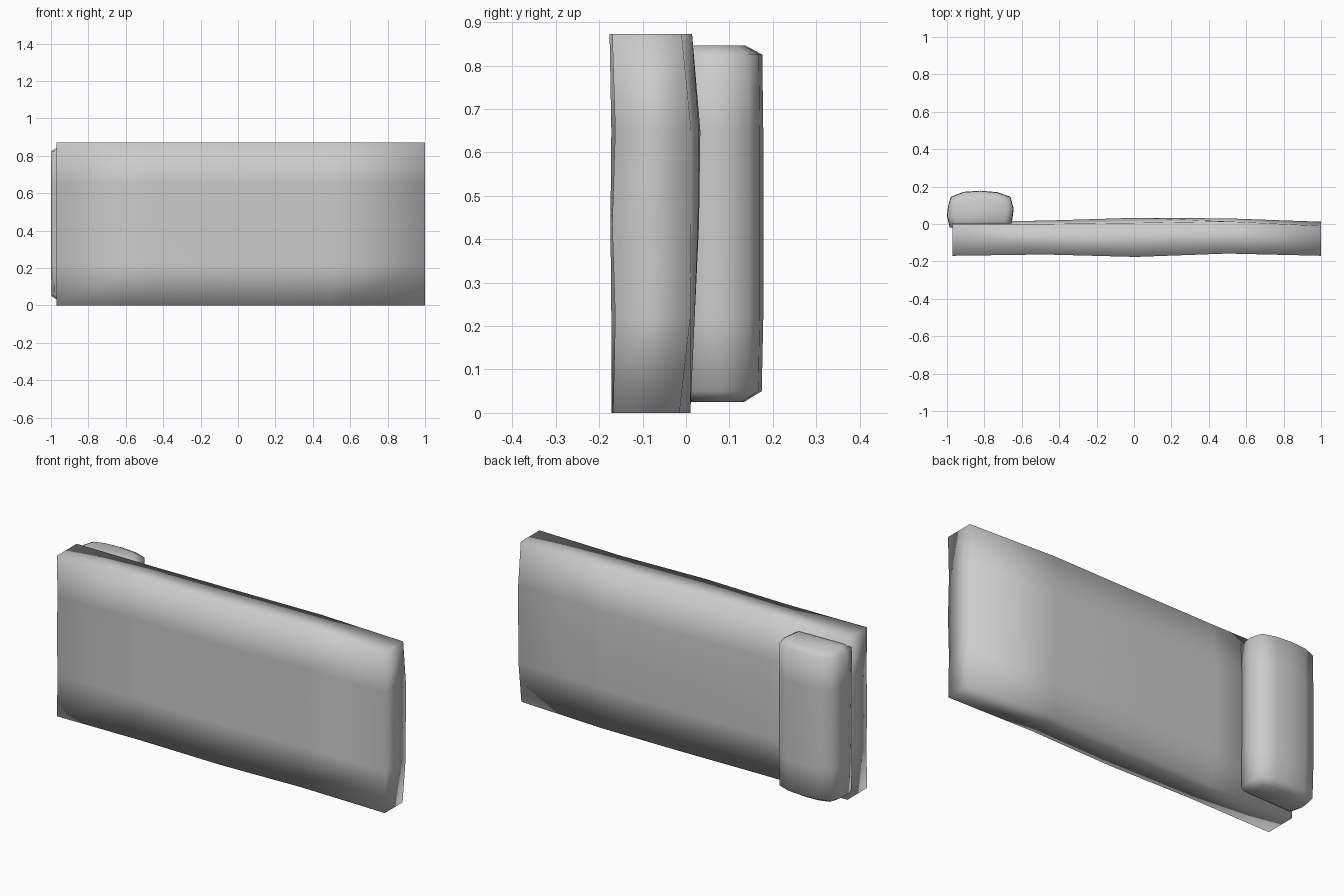
import bpy, bmesh

if "Cube" in bpy.data.objects:
    bpy.data.objects.remove(bpy.data.objects["Cube"])


def finish(bm, name):
    bmesh.ops.recalc_face_normals(bm, faces=bm.faces[:])
    for f in bm.faces:
        f.smooth = True
    me = bpy.data.meshes.new(name)
    bm.to_mesh(me)
    bm.free()
    ob = bpy.data.objects.new(name, me)
    bpy.context.scene.collection.objects.link(ob)
    return ob


# Main slab: slightly uneven front and back grids joined by a rim
xs = [-0.97, -0.48, 0.01, 0.50, 1.0]
zs = [0.0, 0.22, 0.435, 0.65, 0.872]
front = [
    [-.170, -.163, -.172, -.157, -.168],
    [-.163, -.160, -.172, -.156, -.163],
    [-.170, -.160, -.174, -.155, -.170],
    [-.164, -.160, -.172, -.156, -.163],
    [-.170, -.163, -.176, -.158, -.170],
]
back = [
    [.000, .000, .008, .010, -.015],
    [.008, .012, .020, .020, .010],
    [.012, .018, .030, .028, .012],
    [.010, .018, .033, .030, .012],
    [.000, .000, .006, .014, -.010],
]
bm = bmesh.new()


def grid(table):
    vs = [[bm.verts.new((x, y, z)) for x, y in zip(xs, row)]
          for z, row in zip(zs, table)]
    for j in range(4):
        for i in range(4):
            bm.faces.new((vs[j][i], vs[j][i + 1], vs[j + 1][i + 1], vs[j + 1][i]))
    return vs[0] + [r[4] for r in vs[1:]] + vs[4][3::-1] + [vs[j][0] for j in (3, 2, 1)]


def bridge(bm, a, b):
    n = len(a)
    for i in range(n):
        k = (i + 1) % n
        bm.faces.new((a[i], a[k], b[k], b[i]))


bridge(bm, grid(front), grid(back))
finish(bm, "slab")

# Upright pad on the back: soft cross-section stacked in z with tapered ends
profile = [(-.985, -.02), (-1.0, .04), (-.995, .09), (-.98, .145), (-.91, .172),
           (-.82, .178), (-.73, .170), (-.66, .145), (-.643, .08), (-.655, -.01)]
cx, cy = -.82, .06
bm = bmesh.new()
rings = []
for z, s in [(.025, .62), (.05, .97), (.22, 1), (.435, 1), (.65, 1), (.825, .98), (.846, .65)]:
    rings.append([bm.verts.new((cx + (x - cx) * (s + (1 - s) * .4),
                                cy + (y - cy) * s, z)) for x, y in profile])
for a, b in zip(rings, rings[1:]):
    bridge(bm, a, b)
bm.faces.new(rings[0])
bm.faces.new(rings[-1])
finish(bm, "end_pad")
